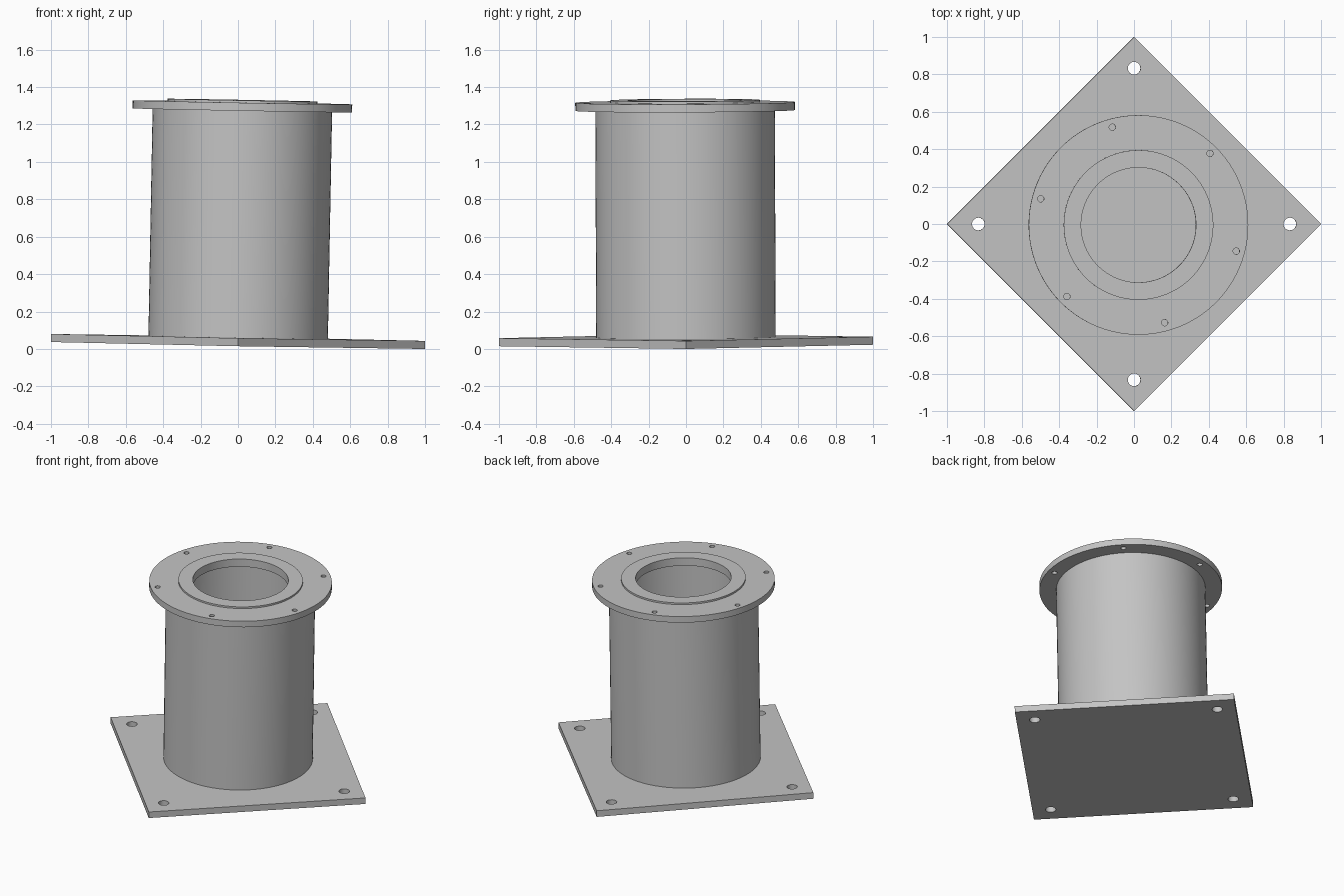
import bpy, bmesh, math
from mathutils import Matrix

if "Cube" in bpy.data.objects:
    bpy.data.objects.remove(bpy.data.objects["Cube"], do_unlink=True)

steel = bpy.data.materials.new("grey steel")
steel.use_nodes = True
GREY = (0.55, 0.55, 0.55, 1)
steel.diffuse_color = GREY
steel.node_tree.nodes["Principled BSDF"].inputs["Base Color"].default_value = GREY

# The whole pedestal leans very slightly
LEAN = (Matrix.Translation((0, 0, 0.0185))
        @ Matrix.Rotation(0.0185, 4, 'Y') @ Matrix.Rotation(0.004, 4, 'X'))
PLATE_TOP, FLANGE_LOW, FLANGE_TOP, LIP_TOP = 0.043, 1.257, 1.3, 1.312
BORE = 0.307


def add_object(name, bm):
    bmesh.ops.recalc_face_normals(bm, faces=bm.faces)
    mesh = bpy.data.meshes.new(name)
    bm.to_mesh(mesh)
    bm.free()
    mesh.materials.append(steel)
    obj = bpy.data.objects.new(name, mesh)
    bpy.context.collection.objects.link(obj)
    return obj


def lathe(name, profile, steps=96):
    """Spin a closed (radius, height) profile around z."""
    bm = bmesh.new()
    verts = [bm.verts.new((r, 0, z)) for r, z in profile]
    edges = [bm.edges.new((v, verts[i - 1])) for i, v in enumerate(verts)]
    bmesh.ops.spin(bm, geom=verts + edges, cent=(0, 0, 0), axis=(0, 0, 1),
                   angle=math.tau, steps=steps, use_merge=True)
    bmesh.ops.remove_doubles(bm, verts=bm.verts, dist=1e-5)
    return add_object(name, bm)


def drill(obj, count, circle, radius, z, start):
    """Cut a ring of bolt holes through a part."""
    bm = bmesh.new()
    for i in range(count):
        a = start + math.tau * i / count
        place = Matrix.Translation((circle * math.cos(a), circle * math.sin(a), z))
        bmesh.ops.create_cone(bm, cap_ends=True, segments=24, radius1=radius,
                              radius2=radius, depth=0.2, matrix=place)
    cutter = add_object("hole_cutter", bm)
    cutter.hide_render = True
    mod = obj.modifiers.new("bolt_holes", 'BOOLEAN')
    mod.operation, mod.solver, mod.object = 'DIFFERENCE', 'EXACT', cutter
    bpy.context.view_layer.objects.active = obj
    bpy.ops.object.modifier_apply(modifier=mod.name)
    bpy.data.objects.remove(cutter, do_unlink=True)


# Square base plate, turned corner-forward
bm = bmesh.new()
side = math.sqrt(2)
bmesh.ops.create_cube(bm, size=1, matrix=Matrix.Rotation(math.pi / 4, 4, 'Z')
                      @ Matrix.Translation((0, 0, PLATE_TOP / 2))
                      @ Matrix.Diagonal((side, side, PLATE_TOP, 1)))
base_plate = add_object("base_plate", bm)
drill(base_plate, 4, 0.833, 0.034, PLATE_TOP / 2, 0)

# Hollow column
column = lathe("column_tube", [(0.45, PLATE_TOP), (0.48, PLATE_TOP),
                               (0.48, FLANGE_LOW), (0.45, FLANGE_LOW)])

# Top flange with a raised lip around the bore
flange = lathe("top_flange", [(BORE, FLANGE_LOW), (0.587, FLANGE_LOW),
                              (0.587, FLANGE_TOP), (0.4, FLANGE_TOP),
                              (0.4, LIP_TOP), (BORE, LIP_TOP)])
drill(flange, 6, 0.541, 0.017, FLANGE_TOP, math.radians(-15))

for obj in (base_plate, column, flange):
    obj.matrix_world = LEAN
    bpy.ops.object.select_all(action='DESELECT')
    obj.select_set(True)
    bpy.context.view_layer.objects.active = obj
    bpy.ops.object.shade_smooth_by_angle(angle=math.radians(30))
